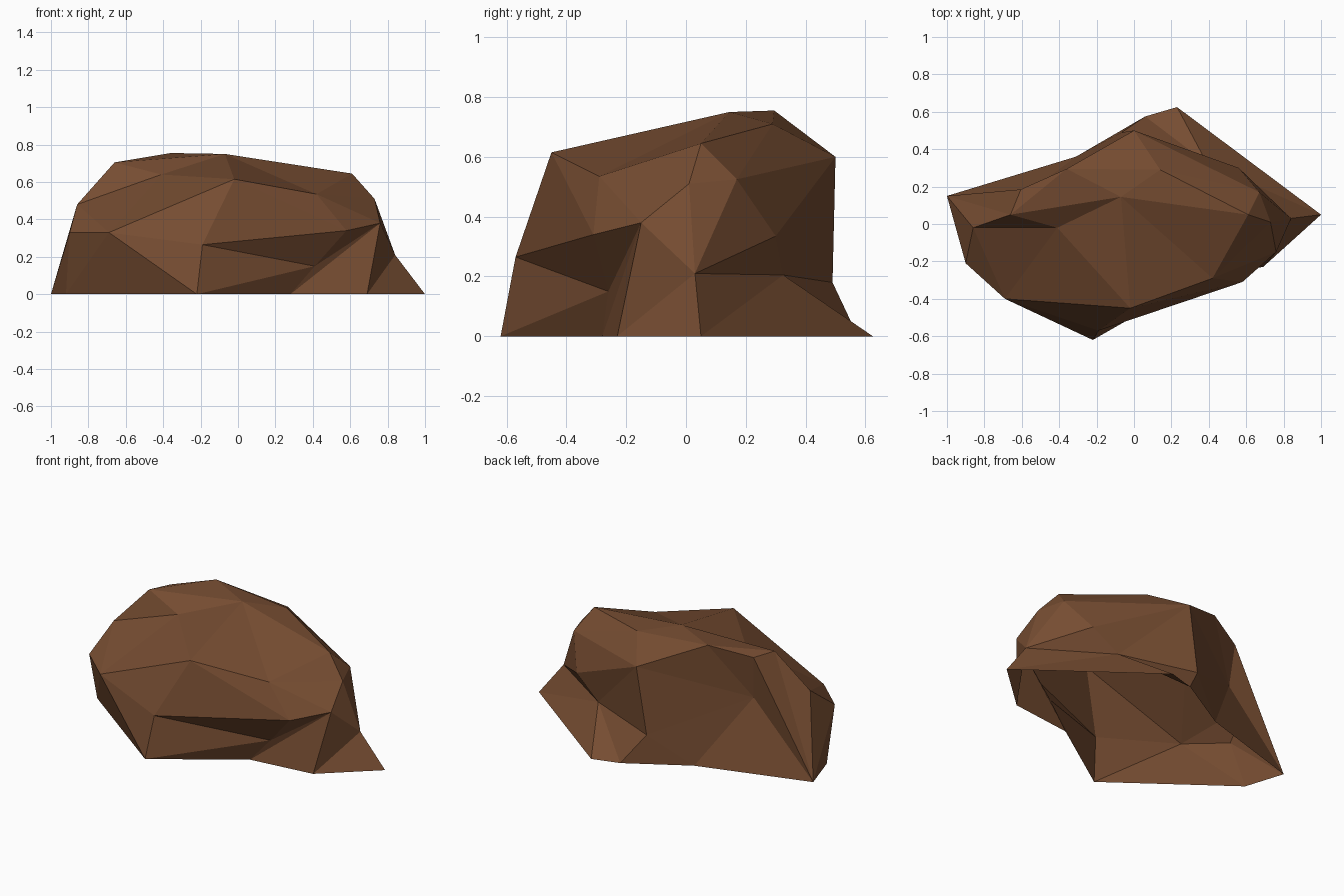
import bpy, bmesh

if "Cube" in bpy.data.objects:
    bpy.data.objects.remove(bpy.data.objects["Cube"])

# Corner points of the boulder, grouped by tier
foot = dict(left=(-1, .15), left_front=(-.92, -.1), front=(-.22, -.62), notch=(.28, -.28), right_front=(.69, -.23),
            right=(1, .05), back=(.23, .625), back_in=(.06, .575), back_left=(-.31, .36))
waist = dict(U=(-.9, -.21, .33), V=(-.69, -.4, .33), C=(-.19, -.57, .265), E=(.41, -.26, .15),
             lip=(.58, -.31, .34), D=(.76, -.15, .38), I=(.84, .03, .21), R=(.39, .325, .205),
             Q=(.56, .30, .335), S=(-.066, .49, .18), T=(-.585, .155, .43))
crown = dict(A=(-.02, -.45, .615), B=(.42, -.29, .535), K=(.73, .01, .51), L=(.61, .05, .645),
             J=(.67, .17, .525), M=(-.07, .145, .75), N=(-.36, .295, .755), O=(.14, .29, .71),
             P=(0, .5, .6), W1=(-.66, .05, .705), W2=(-.605, .185, .70), X=(-.86, -.02, .48),
             AA=(-.41, -.02, .64))

bm = bmesh.new()
pt = {k: bm.verts.new((*v, 0)) for k, v in foot.items()}
pt.update({k: bm.verts.new(v) for k, v in {**waist, **crown}.items()})


def fan(hub, rim):
    """Flat facets between a hub corner and each step along its rim."""
    names = rim.split()
    for a, b in zip(names, names[1:]):
        bm.faces.new((pt[hub], pt[a], pt[b]))


# Top and upper flanks
fan("M", "A B L O N W1 AA A")
fan("N", "T W2 W1")
fan("L", "J O")
fan("X", "AA W1")
fan("K", "L B D I J L")
# Front flank, lip and hollow
fan("V", "C A AA X U left_front")
fan("lip", "B A C E D B")
fan("front", "left_front V C E notch")
fan("D", "E notch right_front I")
# Left end
fan("left", "back_left T W2 W1 X U left_front")
# Right end and back, with overhang
fan("I", "J Q R right right_front")
fan("R", "right back back_in S")
fan("S", "back_in back_left T")
fan("P", "N O J Q R S T N")

bmesh.ops.recalc_face_normals(bm, faces=bm.faces[:])
# The underside is open, so make sure the facets point outward
top = max(bm.faces, key=lambda f: f.calc_center_median().z)
if top.normal.z < 0:
    bmesh.ops.reverse_faces(bm, faces=bm.faces[:])

mesh = bpy.data.meshes.new("boulder")
bm.to_mesh(mesh)
bm.free()
boulder = bpy.data.objects.new("boulder", mesh)
bpy.context.collection.objects.link(boulder)

brown = bpy.data.materials.new("earthy brown")
brown.diffuse_color = (.18, .073, .031, 1)
brown.use_nodes = True
brown.node_tree.nodes["Principled BSDF"].inputs["Base Color"].default_value = brown.diffuse_color
mesh.materials.append(brown)
